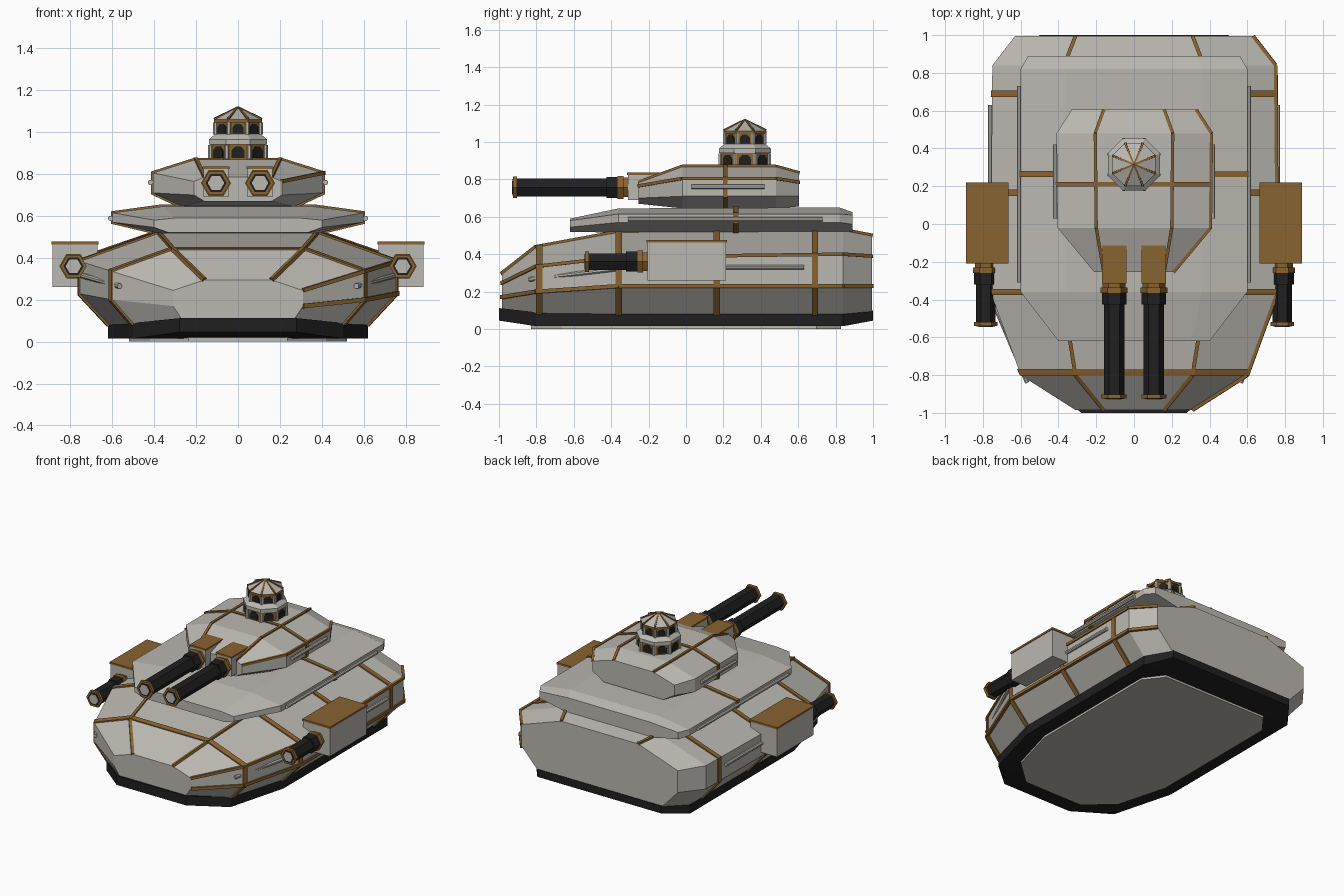
import bpy, bmesh, math
from mathutils import Vector

if "Cube" in bpy.data.objects:
    bpy.data.objects.remove(bpy.data.objects["Cube"], do_unlink=True)


def material(name, rgb):
    m = bpy.data.materials.new(name)
    m.use_nodes = True
    m.diffuse_color = (*rgb, 1)
    bsdf = next(n for n in m.node_tree.nodes if n.type == 'BSDF_PRINCIPLED')
    bsdf.inputs["Base Color"].default_value = (*rgb, 1)
    return m


GREY = material("pale grey armour", (0.5, 0.48, 0.44))
BRONZE = material("bronze trim", (0.25, 0.125, 0.03))
BLACK = material("black metal", (0.014, 0.014, 0.015))


def finish(name, bm, mat):
    bmesh.ops.recalc_face_normals(bm, faces=bm.faces[:])
    me = bpy.data.meshes.new(name)
    bm.to_mesh(me)
    bm.free()
    me.materials.append(mat)
    ob = bpy.data.objects.new(name, me)
    bpy.context.collection.objects.link(ob)
    return ob


def skin(bm, rings):
    """Join vertex loops into a capped solid."""
    loops = [[bm.verts.new(p) for p in r] for r in rings]
    n = len(loops[0])
    for a, b in zip(loops, loops[1:]):
        for i in range(n):
            j = (i + 1) % n
            bm.faces.new((a[i], a[j], b[j], b[i]))
    bm.faces.new(loops[0][::-1])
    bm.faces.new(loops[-1])


def section(y, pts, grow=0.0):
    """Mirror a half section (bottom to top) into a full loop."""
    mid = sum(p[1] for p in pts) / len(pts)
    half = [(x + grow, z + math.copysign(grow, z - mid)) for x, z in pts]
    return [(x, y, z) for x, z in half] + [(-x, y, z) for x, z in half[::-1]]


def loft(name, stations, mat):
    bm = bmesh.new()
    skin(bm, [section(y, pts) for y, pts in stations])
    return finish(name, bm, mat)


def at(stations, y):
    """Half section of a lofted body at any y."""
    for (y0, a), (y1, b) in zip(stations, stations[1:]):
        if y0 <= y <= y1:
            t = (y - y0) / (y1 - y0)
            return [(p[0] + (q[0] - p[0]) * t, p[1] + (q[1] - p[1]) * t) for p, q in zip(a, b)]


def band(name, stations, y, width=0.034):
    bm = bmesh.new()
    skin(bm, [section(v, at(stations, v), 0.007) for v in (y - width / 2, y, y + width / 2)])
    return finish(name, bm, BRONZE)


def prism(bm, a, b, r1, r2, n, rot=0.0):
    a, b = Vector(a), Vector(b)
    d = (b - a).normalized()
    u = Vector((1, 0, 0)) if abs(d.z) > 0.9 else d.cross(Vector((0, 0, 1))).normalized()
    v = u.cross(d)
    ang = [rot + 2 * math.pi * k / n for k in range(n)]
    skin(bm, [[c + (u * math.cos(t) + v * math.sin(t)) * r for t in ang]
              for c, r in ((a, r1), (b, r2))])


def rod(name, path, r, n, mat):
    bm = bmesh.new()
    for a, b in zip(path, path[1:]):
        prism(bm, a, b, r, r, n, math.pi / n)
    return finish(name, bm, mat)


def edge_strip(name, stations, index, side, r):
    rod(name, [(side * pts[index][0], y, pts[index][1]) for y, pts in stations], r, 4, BRONZE)


def box(name, lo, hi, mat):
    bm = bmesh.new()
    skin(bm, [[(lo[0], lo[1], z), (hi[0], lo[1], z), (hi[0], hi[1], z), (lo[0], hi[1], z)]
              for z in (lo[2], hi[2])])
    return finish(name, bm, mat)


# Base skirt and belly plate
skirt = [(-1.0, [(.28, .045), (.28, .112)]), (-.8, [(.5, .015), (.5, .09)]),
         (-.36, [(.62, .015), (.62, .085)]), (.84, [(.62, .015), (.62, .085)]),
         (1.0, [(.5, .045), (.5, .1)])]
loft("base_skirt", skirt, BLACK)
loft("belly_plate", [(y * .83, [(p[0][0] * .84, 0), (p[0][0] * .84, .05)]) for y, p in skirt], GREY)

# Armoured bodies: bottom, belt, shoulder and top points at each station
hull = [(-.985, [(.27, .11), (.31, .17), (.31, .245), (.16, .295)]),
        (-.8, [(.5, .085), (.6, .2), (.6, .335), (.31, .44)]),
        (-.36, [(.62, .08), (.76, .23), (.76, .385), (.38, .52)]),
        (.84, [(.62, .08), (.75, .23), (.75, .4), (.37, .53)]),
        (.995, [(.5, .09), (.63, .23), (.63, .39), (.31, .5)])]
deck = [(-.62, [(.33, .52), (.4, .545), (.4, .58), (.3, .59)]),
        (-.36, [(.37, .515), (.6, .57), (.6, .615), (.36, .645)]),
        (.82, [(.37, .515), (.6, .57), (.6, .615), (.36, .65)]),
        (.89, [(.35, .52), (.56, .56), (.56, .61), (.33, .625)])]
turret = [(-.255, [(.16, .67), (.21, .7), (.21, .765), (.16, .785)]),
          (-.02, [(.27, .645), (.405, .71), (.405, .805), (.2, .87)]),
          (.48, [(.27, .645), (.41, .71), (.41, .805), (.205, .87)]),
          (.605, [(.24, .655), (.33, .71), (.33, .785), (.16, .835)])]
loft("hull", hull, GREY)
loft("upper_deck", deck, GREY)
loft("turret", turret, GREY)

# Bronze bands around the bodies and strips along their edges
for i, y in enumerate((-.785, -.36, .165, .69)):
    band(f"hull_band_{i + 1}", hull, y)
band("deck_band", deck, .265, .03)
band("turret_band", turret, .21, .024)
edge_strip("hull_belt_strip", hull, 1, 1, .015)
edge_strip("hull_shoulder_strip", hull, 2, 1, .013)
edge_strip("turret_shoulder_strip", turret, 2, 1, .012)
for s, side in ((1, "left"), (-1, "right")):
    edge_strip(side + "_hull_top_strip", hull, 3, s, .014)
    edge_strip(side + "_turret_top_strip", turret, 3, s, .012)


def gun(name, x, z, breech, muzzle, r):
    """Six-sided barrel pointing forward with bronze collar and muzzle."""
    def rings(part, mat, spans):
        bm = bmesh.new()
        for y0, y1, k in spans:
            prism(bm, (x, y0, z), (x, y1, z), r * k, r * k, 6)
        finish(f"{name}_{part}", bm, mat)
    rings("collar", BRONZE, [(breech, breech - .03, 1.1), (breech - .03, breech - .06, 1.3)])
    rings("barrel", BLACK, [(breech - .05, muzzle + .01, 1), (breech - .06, breech - .12, 1.18)])
    rings("muzzle_ring", BRONZE, [(muzzle + .022, muzzle, 1.2)])
    rings("muzzle_rim", BLACK, [(muzzle + .01, muzzle - .002, .92)])
    rings("muzzle_core", GREY, [(muzzle + .01, muzzle - .004, .72)])


# Side sponsons, twin guns and rails, mirrored
for s, side in ((1, "left"), (-1, "right")):
    x0, x1 = sorted((s * .67, s * .885))
    box(side + "_sponson", (x0, -.205, .26), (x1, .215, .465), GREY)
    box(side + "_sponson_lid", (x0 - .005, -.21, .463), (x1 + .005, .22, .477), BRONZE)
    gun(side + "_side_gun", s * .785, .36, -.2, -.54, .052)

    c = s * .105
    box(side + "_gun_block", (c - .06, -.31, .69), (c + .06, .02, .825), GREY)
    box(side + "_gun_block_lid", (c - .065, -.315, .823), (c + .065, -.08, .836), BRONZE)
    gun(side + "_main_gun", c, .757, -.305, -.925, .055)

    rails = {"turret": [(.418, .03, .76), (.418, .42, .76)],
             "deck": [(.608, -.31, .588), (.608, .73, .588)],
             "hull": [(.762, .2, .33), (.762, .63, .33)],
             "bow": [(.565, -.84, .265), (.76, -.38, .32)]}
    for part, path in rails.items():
        rod(f"{side}_{part}_rail", [(s * x, y, z) for x, y, z in path], .013, 8, GREY)

# Eight-sided lookout cupola on the turret
CY = .315


def tiers(name, mat, layers):
    bm = bmesh.new()
    for z0, z1, r0, r1 in layers:
        prism(bm, (0, CY, z0), (0, CY, z1), r0, r1, 8, math.pi / 8)
    return finish(name, bm, mat)


tiers("cupola_lower_drum", BRONZE, [(.86, .94, .142, .142)])
tiers("cupola_lower_roof", GREY, [(.94, .965, .15, .15), (.965, .99, .15, .118)])
tiers("cupola_upper_drum", BRONZE, [(.985, 1.045, .116, .116), (1.045, 1.06, .124, .124)])
tiers("cupola_roof", GREY, [(1.06, 1.12, .122, .004)])


def windows(name, r, z0, w, h):
    """Pointed dark panes with grey piers on all eight faces."""
    panes, piers = bmesh.new(), bmesh.new()
    d = r * math.cos(math.pi / 8)
    arch = [(-w, z0), (w, z0), (w, z0 + h * .65), (w * .45, z0 + h),
            (-w * .45, z0 + h), (-w, z0 + h * .65)]
    for k in range(8):
        t = k * math.pi / 4
        out, along = Vector((math.cos(t), math.sin(t), 0)), Vector((-math.sin(t), math.cos(t), 0))
        skin(panes, [[Vector((0, CY, z)) + out * q + along * u for u, z in arch]
                     for q in (d - .004, d + .004)])
        t += math.pi / 8
        p = Vector((math.cos(t) * r, CY + math.sin(t) * r, z0 - .005))
        prism(piers, p, p + Vector((0, 0, h + .012)), .011, .011, 6)
    finish(name + "_panes", panes, BLACK)
    finish(name + "_piers", piers, GREY)


windows("cupola_lower", .142, .877, .032, .054)
windows("cupola_upper", .116, .993, .027, .046)

# Bronze ribs on the cupola roof
ribs = bmesh.new()
for k in range(8):
    t = math.pi / 8 + k * math.pi / 4
    foot = (math.cos(t) * .122, CY + math.sin(t) * .122, 1.062)
    prism(ribs, foot, (0, CY, 1.119), .008, .006, 4, math.pi / 4)
finish("cupola_roof_ribs", ribs, BRONZE)
